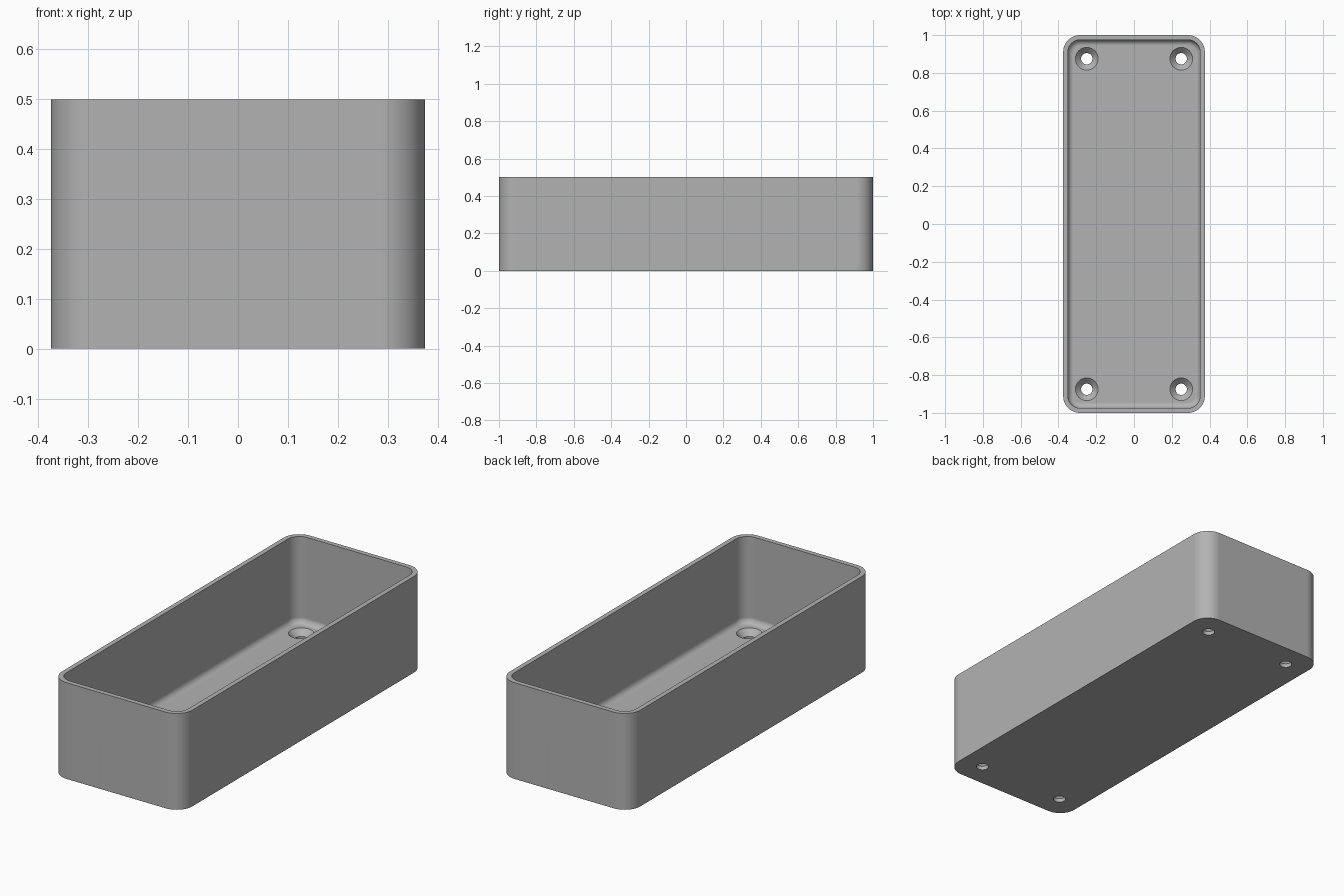
import bpy, bmesh, math

default = bpy.data.objects.get("Cube")
if default:
    bpy.data.objects.remove(default, do_unlink=True)

HALF_X, HALF_Y, HEIGHT = 0.375, 1.0, 0.5
CORNER, WALL, FLOOR, FILLET = 0.09, 0.025, 0.05, 0.03
HOLE_X, HOLE_Y, HOLE_R, HEAD_R = 0.25, 0.875, 0.03, 0.06

grey = bpy.data.materials.new("plain grey")
grey.use_nodes = True
grey.diffuse_color = (0.45, 0.45, 0.45, 1)
grey.node_tree.nodes["Principled BSDF"].inputs["Base Color"].default_value = grey.diffuse_color


def rounded_ring(bm, inset, z, steps=12):
    """Rounded rectangle of vertices, inset from the outer wall."""
    r = CORNER - inset
    ring = []
    for k, (sx, sy) in enumerate([(1, 1), (-1, 1), (-1, -1), (1, -1)]):
        for i in range(steps + 1):
            a = (k + i / steps) * math.pi / 2
            ring.append(bm.verts.new((sx * (HALF_X - CORNER) + r * math.cos(a),
                                      sy * (HALF_Y - CORNER) + r * math.sin(a), z)))
    return ring


def circle_ring(bm, x, y, r, z, n=48):
    return [bm.verts.new((x + r * math.cos(2 * math.pi * i / n),
                          y + r * math.sin(2 * math.pi * i / n), z)) for i in range(n)]


def skin(bm, rings):
    """Close consecutive rings into a solid with flat end caps."""
    for a, b in zip(rings, rings[1:]):
        for i in range(len(a)):
            j = (i + 1) % len(a)
            bm.faces.new((a[i], a[j], b[j], b[i]))
    bm.faces.new(rings[0][::-1])
    bm.faces.new(rings[-1])


def make_object(name, bm):
    bmesh.ops.recalc_face_normals(bm, faces=bm.faces)
    mesh = bpy.data.meshes.new(name)
    bm.to_mesh(mesh)
    bm.free()
    mesh.materials.append(grey)
    obj = bpy.data.objects.new(name, mesh)
    bpy.context.collection.objects.link(obj)
    return obj


# Open tray: outer wall, rim, inner wall and rounded floor edge
bm = bmesh.new()
rings = [rounded_ring(bm, 0, 0), rounded_ring(bm, 0, HEIGHT), rounded_ring(bm, WALL, HEIGHT)]
for i in range(9):
    a = i / 8 * math.pi / 2
    rings.append(rounded_ring(bm, WALL + FILLET * (1 - math.cos(a)),
                              FLOOR + FILLET * (1 - math.sin(a))))
skin(bm, rings)
tray = make_object("tray", bm)

# Countersunk screw holes in the four floor corners
bm = bmesh.new()
sink = HEAD_R - HOLE_R
for sx in (-1, 1):
    for sy in (-1, 1):
        profile = [(HOLE_R, -0.05), (HOLE_R, FLOOR - sink), (HEAD_R, FLOOR), (HEAD_R, FLOOR + 0.1)]
        skin(bm, [circle_ring(bm, sx * HOLE_X, sy * HOLE_Y, r, z) for r, z in profile])
cutter = make_object("screw_hole_cutter", bm)
cutter.hide_render = True

cut = tray.modifiers.new("screw holes", 'BOOLEAN')
cut.operation, cut.solver, cut.object = 'DIFFERENCE', 'EXACT', cutter
bpy.context.view_layer.objects.active = tray
tray.select_set(True)
bpy.ops.object.modifier_apply(modifier=cut.name)
bpy.data.objects.remove(cutter, do_unlink=True)

# Smooth curves with crisp edges
bpy.ops.object.shade_smooth_by_angle(angle=math.radians(30))
tray.modifiers.new("flat face normals", 'WEIGHTED_NORMAL').keep_sharp = True
